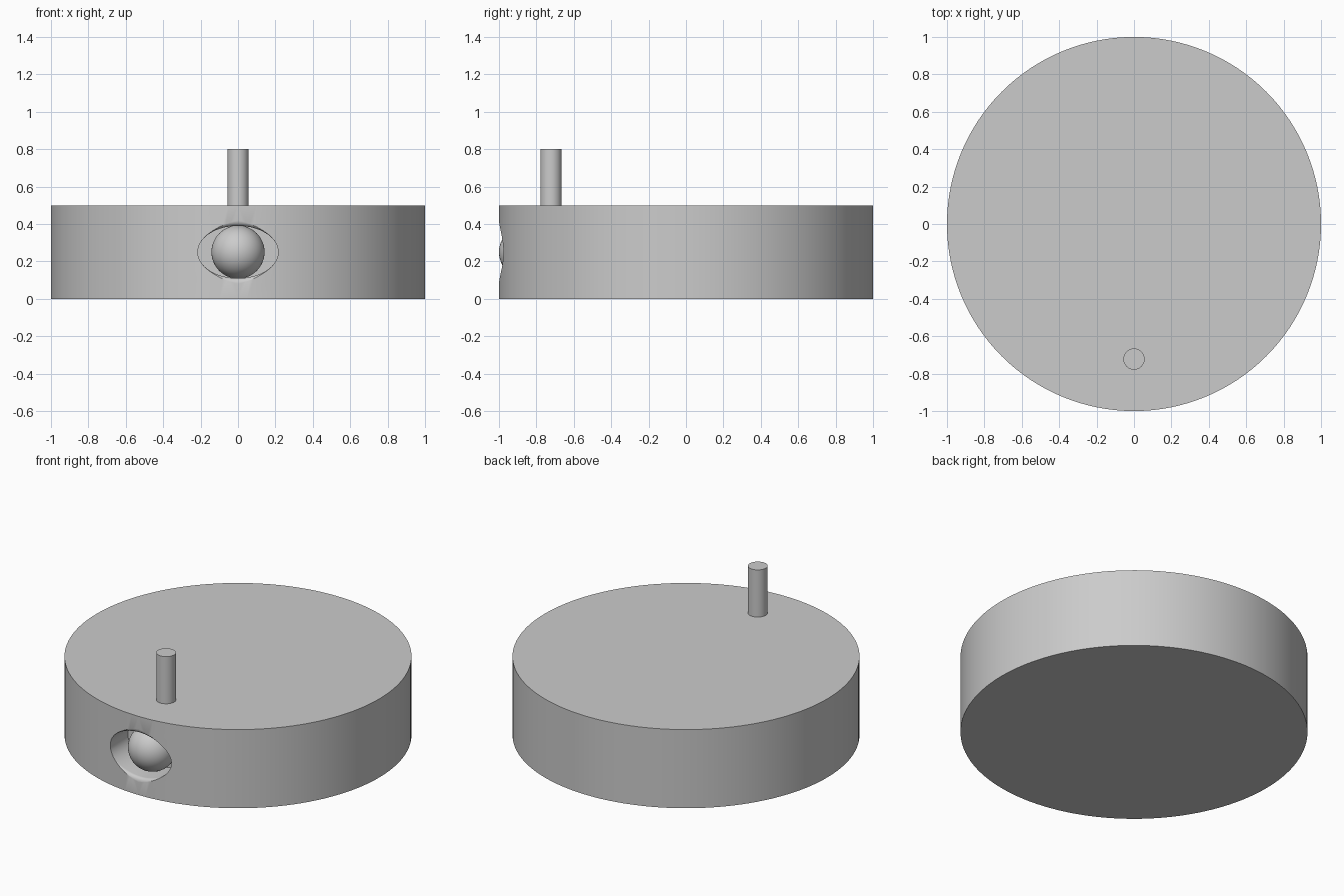
import bpy, bmesh
from math import sin, cos, pi, radians

if "Cube" in bpy.data.objects:
    bpy.data.objects.remove(bpy.data.objects["Cube"], do_unlink=True)

grey = bpy.data.materials.new("plain grey")
grey.use_nodes = True
colour = (0.6, 0.6, 0.6, 1)
grey.diffuse_color = colour
grey.node_tree.nodes["Principled BSDF"].inputs["Base Color"].default_value = colour


def finish(name):
    """Name, colour and smooth the active object."""
    obj = bpy.context.object
    obj.name = name
    obj.data.materials.clear()
    obj.data.materials.append(grey)
    bpy.ops.object.shade_smooth_by_angle(angle=radians(30))
    return obj


def cylinder(radius, bottom, top, y, sides):
    bpy.ops.mesh.primitive_cylinder_add(
        vertices=sides, radius=radius, depth=top - bottom,
        location=(0, y, (bottom + top) / 2))
    return bpy.context.object


def socket_cutter(mid_z, half_w, half_h, lip_y, floor_y, sides=64, steps=6):
    """Elliptical pocket whose top and bottom roll out into a rounded lip."""
    rings = [(floor_y, half_w, half_h)]
    for i in range(steps + 1):
        t = i / steps * pi / 2
        grow = 1 - cos(t)
        rings.append((lip_y - (1 + lip_y) * sin(t),
                      half_w + 0.005 * grow, half_h + 0.03 * grow))
    rings.append((-1.1, half_w + 0.005, half_h + 0.03))
    bm = bmesh.new()
    loops = [[bm.verts.new((w * cos(2 * pi * k / sides), y,
                            mid_z + h * sin(2 * pi * k / sides)))
              for k in range(sides)] for y, w, h in rings]
    for a, b in zip(loops, loops[1:]):
        for k in range(sides):
            n = (k + 1) % sides
            bm.faces.new((a[k], a[n], b[n], b[k]))
    bm.faces.new(loops[0])
    bm.faces.new(loops[-1])
    bmesh.ops.recalc_face_normals(bm, faces=bm.faces)
    mesh = bpy.data.meshes.new("socket_cutter")
    bm.to_mesh(mesh)
    bm.free()
    obj = bpy.data.objects.new("socket_cutter", mesh)
    bpy.context.collection.objects.link(obj)
    obj.hide_render = True
    return obj


# Round body with the pocket cut into its front
body = cylinder(1, 0, 0.5, 0, 128)
cutter = socket_cutter(0.25, 0.215, 0.14, -0.977, -0.8)
cut = body.modifiers.new("socket", "BOOLEAN")
cut.operation = "DIFFERENCE"
cut.solver = "EXACT"
cut.object = cutter
bpy.ops.object.modifier_apply(modifier=cut.name)
bpy.data.objects.remove(cutter, do_unlink=True)
finish("round_body")

# Ball sitting in the pocket
bpy.ops.mesh.primitive_uv_sphere_add(
    segments=48, ring_count=24, radius=0.142, location=(0, -0.858, 0.25))
finish("socket_ball")

# Upright pin near the front edge
cylinder(0.057, 0.48, 0.8, -0.722, 32)
finish("top_pin")
